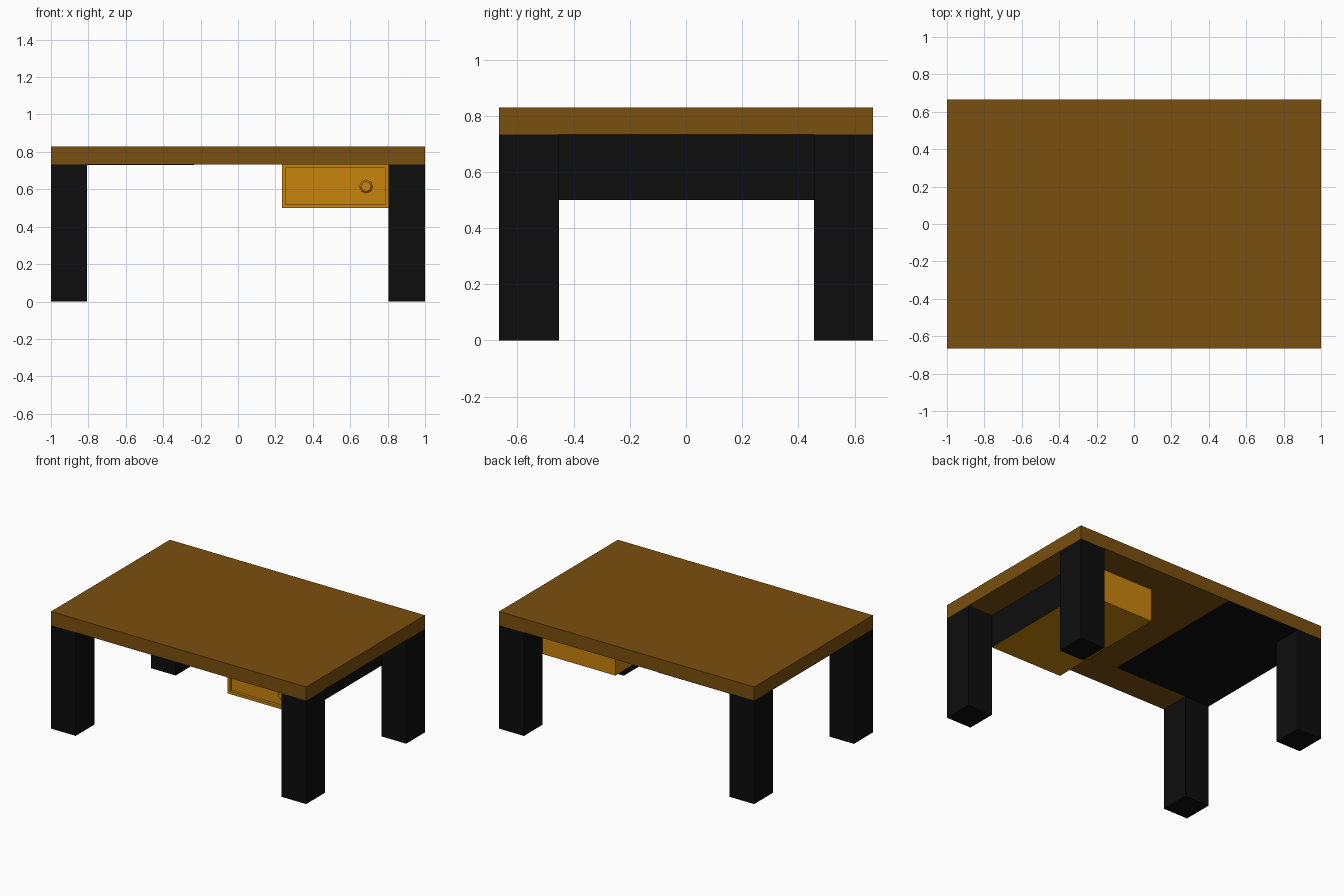
import bpy, bmesh, math
from mathutils import Matrix, Vector

if "Cube" in bpy.data.objects:
    bpy.data.objects.remove(bpy.data.objects["Cube"])


def material(name, rgb):
    m = bpy.data.materials.new(name)
    m.diffuse_color = (*rgb, 1)
    m.use_nodes = True
    m.node_tree.nodes["Principled BSDF"].inputs["Base Color"].default_value = m.diffuse_color
    return m


BROWN = material("brown_wood", (0.195, 0.08, 0.0045))
ORANGE = material("light_wood", (0.58, 0.232, 0.004))
BLACK = material("black", (0.004, 0.004, 0.004))


def finish(name, bm, *mats):
    me = bpy.data.meshes.new(name)
    bm.to_mesh(me)
    bm.free()
    for m in mats:
        me.materials.append(m)
    ob = bpy.data.objects.new(name, me)
    bpy.context.collection.objects.link(ob)
    return ob


def box_mesh(lo, hi):
    lo, hi = Vector(lo), Vector(hi)
    bm = bmesh.new()
    mat = Matrix.Translation((lo + hi) / 2) @ Matrix.Diagonal((*(hi - lo), 1))
    bmesh.ops.create_cube(bm, size=1, matrix=mat)
    return bm


UNDER, TOP, W, D = 0.733, 0.83, 1.0, 0.665

# Table top and the dark area on its underside
finish("table_top", box_mesh((-W, -D, UNDER), (W, D, TOP)), BROWN)
finish("underside_panel", box_mesh((-W, -0.45, UNDER - 0.002), (-0.235, D, UNDER + 0.002)), BLACK)

# Four square legs
for side, x0, x1 in (("left", -W, -0.807), ("right", 0.805, W)):
    for end, y0, y1 in (("front", -D, -0.452), ("back", 0.455, D)):
        finish(f"{end}_{side}_leg", box_mesh((x0, y0, 0), (x1, y1, UNDER)), BLACK)

# Drawer with recessed front panel and dark outer side
FRONT = -0.455
bm = box_mesh((0.235, FRONT, 0.5), (0.805, 0.455, UNDER))
for f in bm.faces:
    f.normal_update()
    if f.normal.x > 0.9:
        f.material_index = 1
face = next(f for f in bm.faces if f.normal.y < -0.9)
bmesh.ops.inset_region(bm, faces=[face], thickness=0.027)
inner = bmesh.ops.extrude_face_region(bm, geom=[face])
bmesh.ops.translate(bm, vec=(0, 0.02, 0),
                    verts=[v for v in inner["geom"] if isinstance(v, bmesh.types.BMVert)])
if face.is_valid:
    bmesh.ops.delete(bm, geom=[face], context='FACES_ONLY')
bmesh.ops.recalc_face_normals(bm, faces=bm.faces)
finish("drawer", bm, ORANGE, BLACK)

# Faceted knob, turned from a short profile (radius, distance forward)
profile = [(0, -0.025), (0.02, -0.025), (0.02, 0.005), (0.037, 0.015), (0.037, 0.025), (0.027, 0.035), (0, 0.035)]
bm = bmesh.new()
vs = [bm.verts.new((0.685 + r, FRONT - d, 0.615)) for r, d in profile]
es = [bm.edges.new(p) for p in zip(vs, vs[1:])]
bmesh.ops.spin(bm, geom=vs + es, cent=(0.685, FRONT, 0.615), axis=(0, 1, 0),
               angle=math.tau, steps=8)
bmesh.ops.remove_doubles(bm, verts=bm.verts, dist=1e-4)
bmesh.ops.recalc_face_normals(bm, faces=bm.faces)
finish("drawer_knob", bm, ORANGE)
